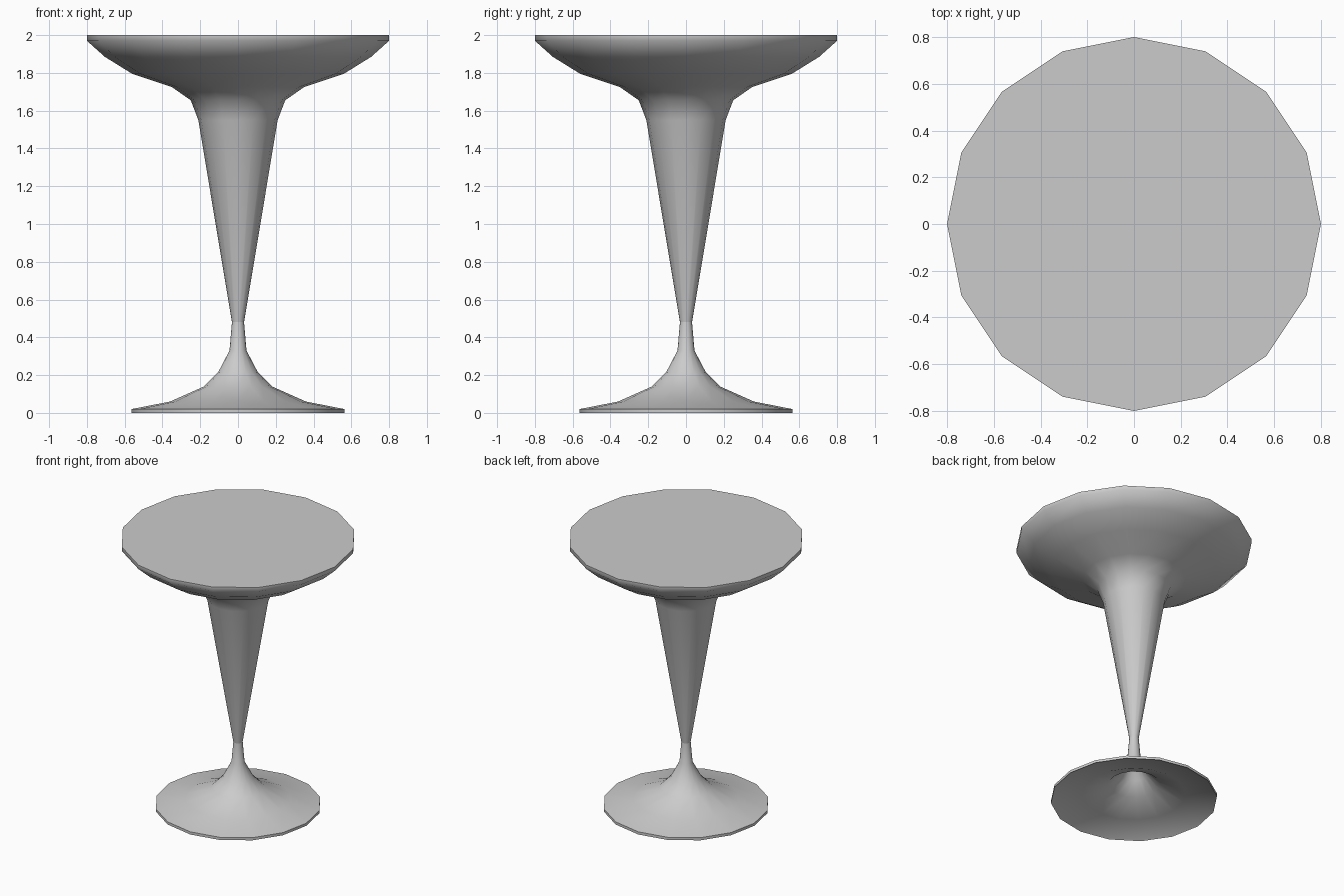
import bpy, bmesh, math

if "Cube" in bpy.data.objects:
    bpy.data.objects.remove(bpy.data.objects["Cube"])

SIDES = 16


def lathe(name, profile, cap_top=False):
    """Spin an (radius, z) profile around z; radius 0 makes a pole."""
    bm = bmesh.new()
    rings = []
    for r, z in profile:
        if r == 0:
            rings.append([bm.verts.new((0, 0, z))] * SIDES)
        else:
            angles = [2 * math.pi * i / SIDES for i in range(SIDES)]
            rings.append([bm.verts.new((r * math.cos(a), r * math.sin(a), z)) for a in angles])
    for low, high in zip(rings, rings[1:]):
        for i in range(SIDES):
            j = (i + 1) % SIDES
            quad = dict.fromkeys((low[i], low[j], high[j], high[i]))
            bm.faces.new(list(quad))
    if cap_top:
        bm.faces.new(rings[-1])
    mesh = bpy.data.meshes.new(name)
    bm.to_mesh(mesh)
    bm.free()
    obj = bpy.data.objects.new(name, mesh)
    bpy.context.collection.objects.link(obj)
    bpy.ops.object.select_all(action='DESELECT')
    obj.select_set(True)
    bpy.context.view_layer.objects.active = obj
    bpy.ops.object.shade_smooth_by_angle(angle=math.radians(60))
    return obj


# Flared foot: hollow underside, rim, then outer sweep up to the waist
lathe("flared_foot", [
    (0, 0.32), (0.035, 0.30), (0.09, 0.20), (0.175, 0.12), (0.35, 0.045), (0.56, 0.005),
    (0.565, 0.0), (0.565, 0.02), (0.36, 0.06), (0.18, 0.14), (0.105, 0.215),
    (0.045, 0.33), (0.032, 0.48)])

# Tapered column opening into the round table top
lathe("column_and_top", [
    (0.032, 0.48), (0.21, 1.55), (0.25, 1.655), (0.35, 1.725), (0.56, 1.795),
    (0.705, 1.885), (0.80, 1.97), (0.80, 2.0)], cap_top=True)
